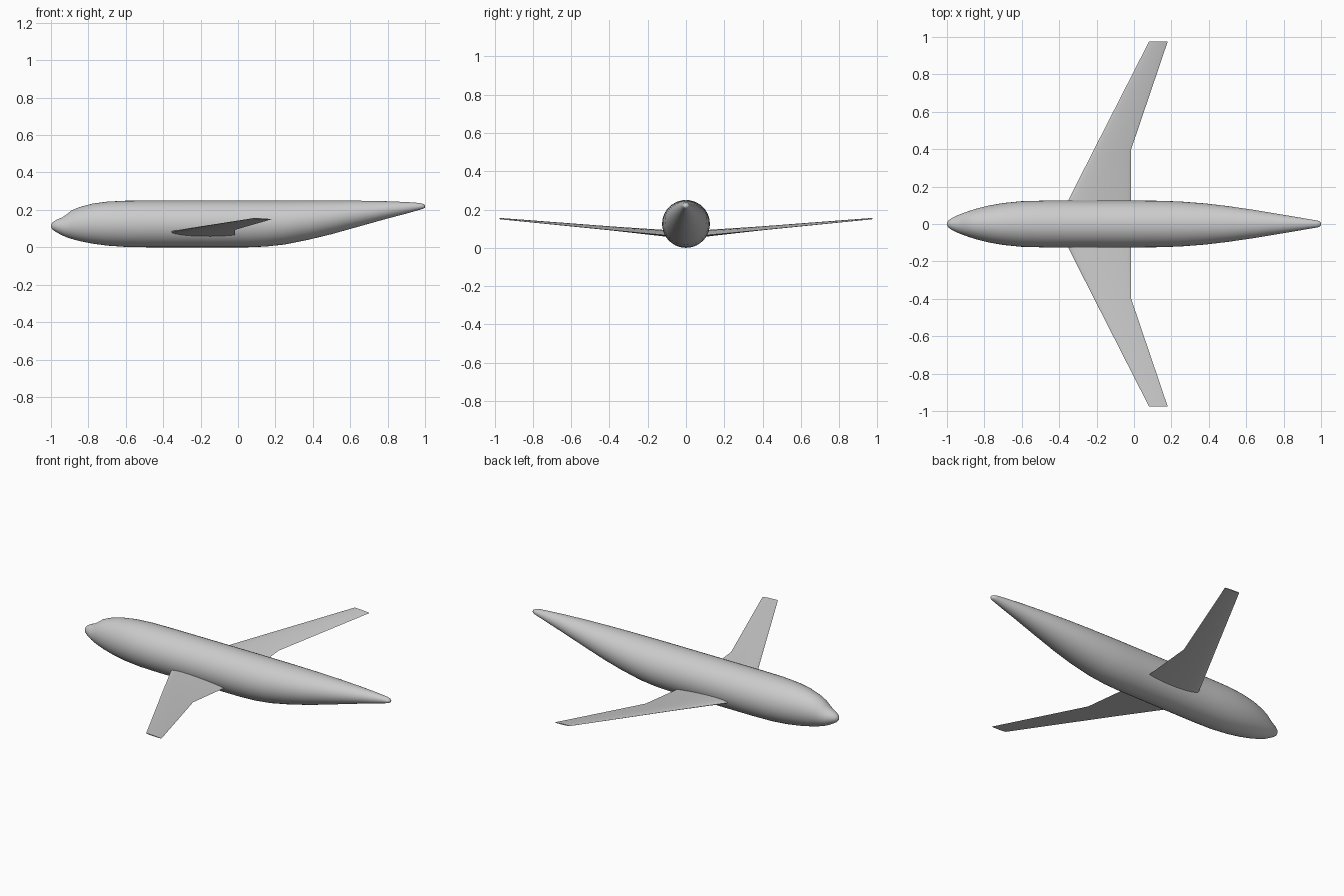
import bpy
import bmesh
import math
from mathutils import Vector

cube = bpy.data.objects.get("Cube")
if cube:
    bpy.data.objects.remove(cube, do_unlink=True)

grey = bpy.data.materials.new("light grey")
grey.use_nodes = True
colour = (0.6, 0.6, 0.6, 1)
grey.diffuse_color = colour
shader = next(n for n in grey.node_tree.nodes if n.type == "BSDF_PRINCIPLED")
shader.inputs["Base Color"].default_value = colour


def loft(name, rings, angle):
    """Skin a closed, capped surface over a list of point rings."""
    bm = bmesh.new()
    loops = [[bm.verts.new(p) for p in ring] for ring in rings]
    count = len(loops[0])
    for a, b in zip(loops, loops[1:]):
        for i in range(count):
            j = (i + 1) % count
            bm.faces.new((a[i], a[j], b[j], b[i]))
    bm.faces.new(loops[0])
    bm.faces.new(loops[-1])
    bmesh.ops.recalc_face_normals(bm, faces=bm.faces)
    mesh = bpy.data.meshes.new(name)
    bm.to_mesh(mesh)
    bm.free()
    mesh.materials.append(grey)
    obj = bpy.data.objects.new(name, mesh)
    bpy.context.collection.objects.link(obj)
    bpy.ops.object.select_all(action="DESELECT")
    obj.select_set(True)
    bpy.context.view_layer.objects.active = obj
    bpy.ops.object.shade_smooth_by_angle(angle=math.radians(angle))
    return obj


# Fuselage stations: x, underside z, top z, half width
STATIONS = [
    (-1, .107, .121, .007),
    (-.99, .093, .135, .021),
    (-.97, .08, .147, .034),
    (-.94, .064, .16, .048),
    (-.92, .055, .173, .056),
    (-.89, .045, .197, .067),
    (-.85, .034, .214, .08),
    (-.78, .02, .233, .098),
    (-.7, .009, .244, .112),
    (-.6, .002, .249, .122),
    (-.48, 0, .25, .125),
    (.05, 0, .25, .125),
    (.15, .004, .25, .124),
    (.25, .015, .25, .12),
    (.38, .041, .25, .11),
    (.5, .07, .25, .096),
    (.65, .112, .249, .074),
    (.8, .154, .246, .049),
    (.9, .18, .242, .032),
    (.97, .2, .237, .02),
    (.99, .206, .232, .016),
    (1, .212, .226, .008),
]
SIDES = 40


def fuselage_ring(x, low, high, half):
    mid, tall = (low + high) / 2, (high - low) / 2
    turns = [math.tau * i / SIDES for i in range(SIDES)]
    return [Vector((x, half * math.cos(t), mid + tall * math.sin(t))) for t in turns]


loft("fuselage", [fuselage_ring(*s) for s in STATIONS], 60)


# Wings: swept, kinked trailing edge, thin aerofoil section
def aerofoil_ring(y, lead_x, trail_x, lead_z, trail_z, thick):
    steps = 12
    ring = []
    for i in range(2 * steps):
        t = math.pi * i / steps
        u = (1 - math.cos(t)) / 2
        shape = 1.5 * math.sqrt(u) * (1 - u) ** .85 + .03 * u
        side = 1 if i < steps else -1
        z = lead_z + (trail_z - lead_z) * u + side * thick * shape / 1.2
        ring.append(Vector((lead_x + (trail_x - lead_x) * u, y, z)))
    return ring


# y, leading x, trailing x, leading z, trailing z, half thickness
WING = [
    (.04, -.396, -.015, .078, .062, .034),
    (.12, -.355, -.015, .083, .068, .03),
    (.4, -.213, -.015, .108, .094, .016),
    (.975, .08, .18, .155, .15, .005),
]
for name, side in (("left_wing", 1), ("right_wing", -1)):
    loft(name, [aerofoil_ring(side * y, *rest) for y, *rest in WING], 35)
